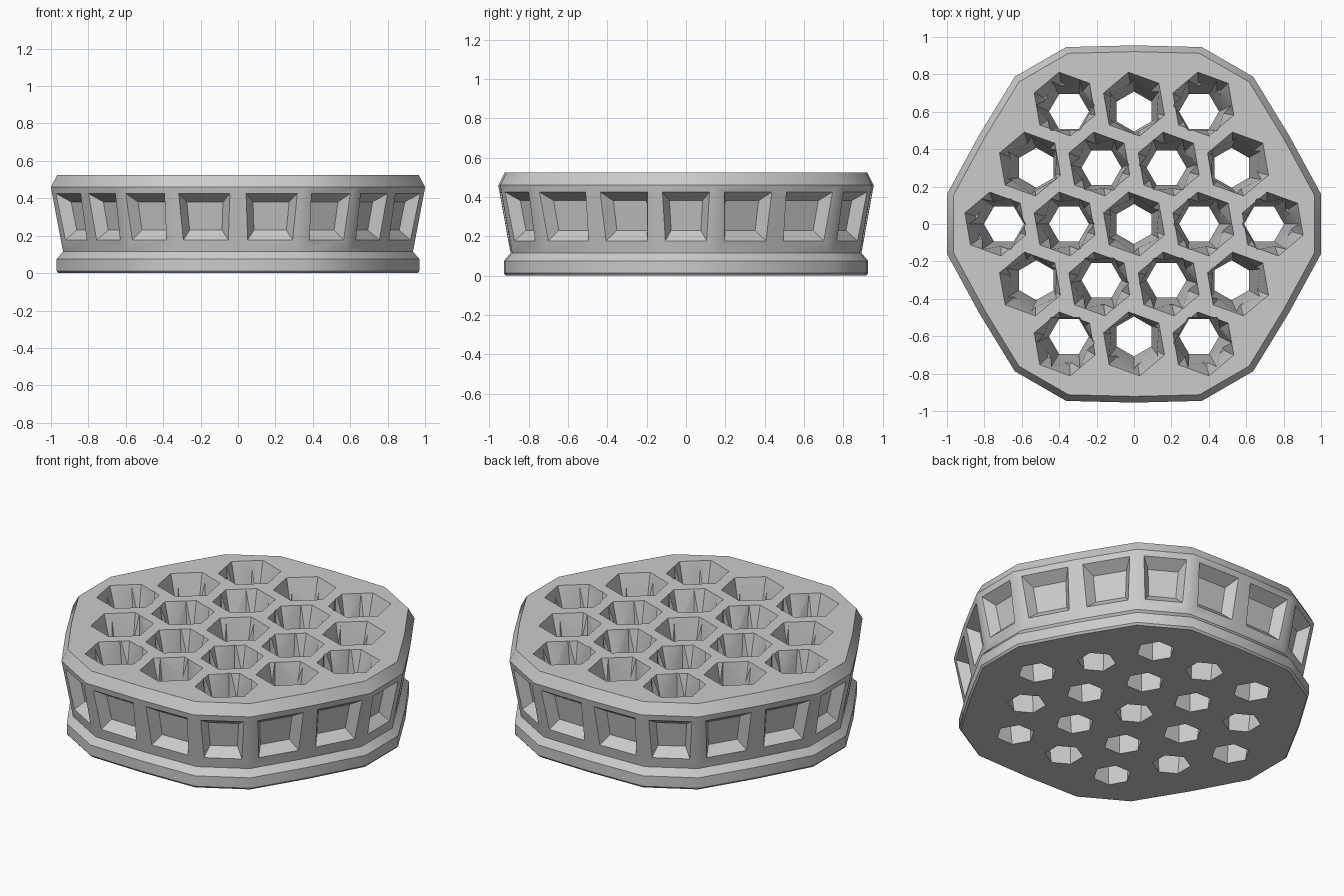
import bpy, bmesh
from math import cos, sin, radians, pi
from mathutils import Vector

default = bpy.data.objects.get("Cube")
if default:
    bpy.data.objects.remove(default, do_unlink=True)

# Single plain grey
grey = bpy.data.materials.new("plain_grey")
grey.use_nodes = True
grey.diffuse_color = (0.6, 0.6, 0.6, 1)
grey.node_tree.nodes["Principled BSDF"].inputs["Base Color"].default_value = (0.6, 0.6, 0.6, 1)


def finish(name, bm):
    bmesh.ops.remove_doubles(bm, verts=bm.verts, dist=0.0001)
    bmesh.ops.recalc_face_normals(bm, faces=bm.faces)
    mesh = bpy.data.meshes.new(name)
    bm.to_mesh(mesh)
    bm.free()
    mesh.materials.append(grey)
    obj = bpy.data.objects.new(name, mesh)
    bpy.context.collection.objects.link(obj)
    return obj


def add_face(bm, points):
    return bm.faces.new([bm.verts.new(p) for p in points])


def band(bm, low, high):
    n = len(low)
    for i in range(n):
        j = (i + 1) % n
        add_face(bm, (low[i], low[j], high[j], high[i]))


# Outline: a hexagon with cut corners and a point halfway along each long side
def outline(scale, z):
    pts = []
    for k in range(6):
        for turn, r in ((-9, 1.013), (9, 1.013), (30, 0.955)):
            a = radians(60 * k + turn)
            pts.append(Vector((r * scale * cos(a), r * scale * sin(a), z)))
    return pts


# Wall panel with a tapered, recessed window
def window_panel(bm, a, b, c, d):
    normal = (b - a).cross(d - a).normalized()

    def spot(u, v, depth=0):
        return a.lerp(b, u).lerp(d.lerp(c, u), v) - normal * depth

    frame = [a, b, c, d]
    rim = [spot(0.15, 0.18), spot(0.85, 0.18), spot(0.88, 0.9), spot(0.12, 0.9)]
    back = [spot(u, v, 0.06) for u, v in ((0.25, 0.3), (0.75, 0.3), (0.77, 0.74), (0.23, 0.74))]
    band(bm, frame, rim)
    band(bm, rim, back)
    add_face(bm, back)


# Body: foot ring, groove, windowed wall and chamfered rim
bm = bmesh.new()
levels = [outline(s, z) for s, z in
          ((0.96, 0), (0.97, 0.012), (0.97, 0.075), (0.935, 0.115), (1.0, 0.46), (0.965, 0.525))]
WALL = 3
for i in range(len(levels) - 1):
    low, high = levels[i], levels[i + 1]
    if i != WALL:
        band(bm, low, high)
        continue
    for k in range(len(low)):
        j = (k + 1) % len(low)
        window_panel(bm, low[k], low[j], high[j], high[k])
add_face(bm, levels[0][::-1])
add_face(bm, levels[-1])
body = finish("honeycomb_body", bm)


# Honeycomb layout: rows of 3, 4, 5, 4, 3
cells = []
for row in range(-2, 3):
    count = 5 - abs(row)
    for i in range(count):
        cells.append(((i - (count - 1) / 2) * 0.347, row * 0.3))


def hexagon(cx, cy, r, z, turn):
    return [Vector((cx + r * cos(turn + k * pi / 3), cy + r * sin(turn + k * pi / 3), z))
            for k in range(6)]


def cut(name, section):
    bm = bmesh.new()
    for x, y in cells:
        low, high = section(x, y)
        band(bm, low, high)
        add_face(bm, low[::-1])
        add_face(bm, high)
    cutter = finish(name, bm)
    cutter.hide_render = True
    mod = body.modifiers.new(name, "BOOLEAN")
    mod.operation = "DIFFERENCE"
    mod.solver = "EXACT"
    mod.object = cutter
    bpy.context.view_layer.objects.active = body
    bpy.ops.object.modifier_apply(modifier=mod.name)
    bpy.data.objects.remove(cutter, do_unlink=True)


# Lower funnel: points towards the middle of a long side turn by a half step
def funnel(x, y):
    mid_side = any(abs(x * cos(a) + y * sin(a)) < 0.02 for a in (0, pi / 3, -pi / 3)) \
        and (abs(x) + abs(y) < 0.01 or x * x + y * y > 0.3)
    turn = pi / 6 if mid_side else 0
    return (hexagon(x, y, 0.105, -0.02, turn),
            hexagon(x * 1.06, y * 1.06, 0.157, 0.545, turn))


# Upper mouth: wider and twisted
def mouth(x, y):
    turn = radians(40)
    return (hexagon(x * 1.055, y * 1.055, 0.122, 0.34, turn),
            hexagon(x * 1.07, y * 1.07, 0.179, 0.545, turn))


cut("funnel_cutter", funnel)
cut("mouth_cutter", mouth)

bpy.ops.object.select_all(action="DESELECT")
body.select_set(True)
bpy.context.view_layer.objects.active = body
bpy.ops.object.shade_smooth_by_angle(angle=radians(32))
